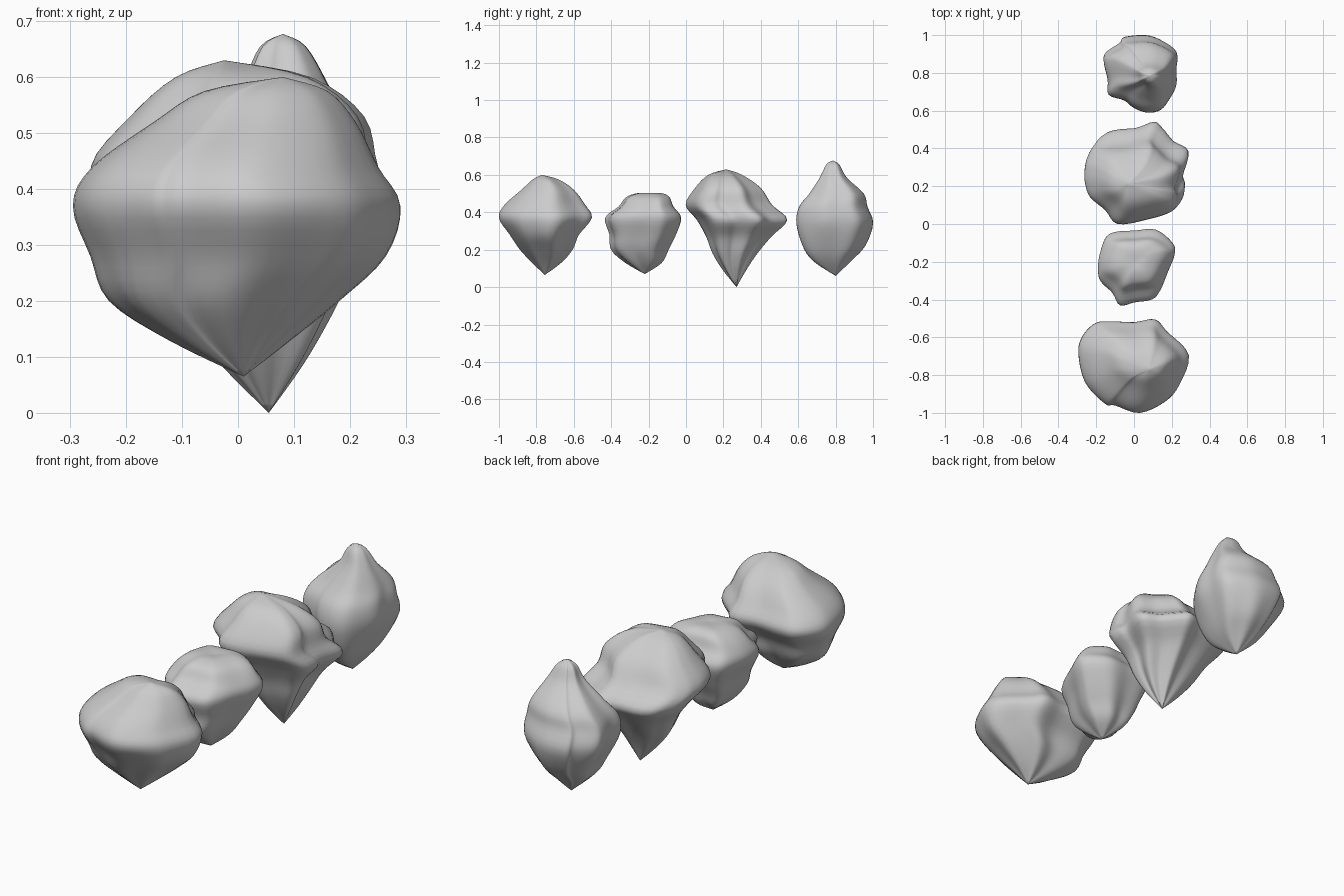
import bpy, bmesh, math

# Each rock: plan outline (x, y) plus rings (z, x min, x max, y min, y max) from tip to apex
FRONT_OUT = [(.29, -.69), (.175, -.565), (.11, -.5), (0, -.515), (-.125, -.51), (-.205, -.52), (-.27, -.585),
             (-.295, -.675), (-.26, -.835), (-.155, -.95), (-.1, -.96), (.03, -1), (.165, -.94), (.24, -.85)]
FRONT_RINGS = [(.065, .01, .01, -.755, -.755), (.13, -.12, .09, -.82, -.67), (.2, -.225, .175, -.885, -.61),
               (.28, -.26, .26, -.94, -.575), (.37, -.295, .29, -1, -.505), (.44, -.26, .25, -.97, -.54),
               (.52, -.15, .21, -.88, -.6), (.575, -.06, .16, -.82, -.68), (.6, .08, .08, -.77, -.77)]

SMALL_OUT = [(.215, -.16), (.205, -.1), (.115, -.03), (0, -.035), (-.09, -.04), (-.145, -.065), (-.175, -.135),
             (-.19, -.215), (-.18, -.295), (-.115, -.36), (-.075, -.425), (0, -.41), (.095, -.395), (.14, -.345),
             (.18, -.25)]
SMALL_RINGS = [(.07, .01, .01, -.22, -.22), (.13, -.07, .08, -.32, -.135), (.2, -.12, .13, -.395, -.1),
               (.28, -.15, .175, -.405, -.06), (.37, -.19, .215, -.43, -.03), (.43, -.17, .195, -.36, -.07),
               (.48, -.12, .15, -.32, -.09), (.502, -.06, .08, -.26, -.13), (.5, .01, .01, -.2, -.2)]

LARGE_OUT = [(.285, .37), (.205, .43), (.14, .5), (.09, .54), (-.02, .505), (-.175, .48), (-.24, .41), (-.26, .34),
             (-.26, .26), (-.23, .17), (-.145, .09), (-.075, .005), (.085, .03), (.235, .085), (.27, .17), (.26, .235)]
LARGE_RINGS = [(0, .055, .055, .27, .27), (.09, -.03, .115, .2, .32), (.18, -.1, .165, .145, .38),
               (.27, -.15, .21, .11, .455), (.36, -.22, .285, .06, .54), (.44, -.26, .25, 0, .46),
               (.53, -.19, .225, .05, .4), (.6, -.11, .13, .12, .3), (.63, -.025, -.025, .215, .215)]

TALL_OUT = [(.22, .82), (.22, .915), (.14, .975), (.06, 1), (-.05, .99), (-.075, .96), (-.145, .91), (-.155, .86),
            (-.135, .765), (-.13, .685), (-.05, .655), (0, .615), (.07, .59), (.14, .605), (.19, .67), (.22, .74)]
TALL_RINGS = [(.06, .05, .05, .8, .8), (.14, -.04, .12, .675, .88), (.22, -.09, .17, .62, .955),
              (.34, -.155, .22, .59, 1), (.43, -.15, .22, .605, .97), (.5, -.1, .2, .66, .95),
              (.585, 0, .16, .715, .86), (.655, .04, .12, .75, .82), (.677, .08, .08, .785, .785)]


def spline(pts, steps, closed):
    """Smooth curve through the given points."""
    n, out = len(pts), []
    get = (lambda k: pts[k % n]) if closed else (lambda k: pts[max(0, min(n - 1, k))])
    for i in range(n if closed else n - 1):
        for s in range(steps):
            t = s / steps
            out.append(tuple(.5 * (2 * b + (c - a) * t + (2 * a - 5 * b + 4 * c - d) * t ** 2
                                   + (3 * b - a - 3 * c + d) * t ** 3)
                             for a, b, c, d in zip(get(i - 1), get(i), get(i + 1), get(i + 2))))
    return out if closed else out + [pts[-1]]


def rock(name, outline, rings, flutes):
    xs, ys = [p[0] for p in outline], [p[1] for p in outline]
    unit = [((x - min(xs)) / (max(xs) - min(xs)), (y - min(ys)) / (max(ys) - min(ys)))
            for x, y in spline(outline, 4, True)]
    levels = spline(rings, 4, False)
    equator = max(rings, key=lambda r: r[2] - r[1])[0]
    bm = bmesh.new()
    loops = []
    for z, x0, x1, y0, y1 in levels[1:-1]:
        # shallow flutes fade out towards the widest level
        depth = .07 * max(0, 1 - z / equator)
        loop = []
        for u, v in unit:
            f = 1 + depth * math.sin(flutes * math.atan2(v - .5, u - .5))
            loop.append(bm.verts.new((x0 + (x1 - x0) * (.5 + (u - .5) * f),
                                      y0 + (y1 - y0) * (.5 + (v - .5) * f), z)))
        loops.append(loop)
    n = len(unit)
    for a, b in zip(loops, loops[1:]):
        for i in range(n):
            j = (i + 1) % n
            bm.faces.new((a[i], a[j], b[j], b[i]))
    # bottom tip and apex
    for lev, loop in ((levels[0], loops[0]), (levels[-1], loops[-1])):
        tip = bm.verts.new((lev[1], lev[3], lev[0]))
        for i in range(n):
            bm.faces.new((loop[i], loop[(i + 1) % n], tip))
    bmesh.ops.recalc_face_normals(bm, faces=bm.faces)
    for f in bm.faces:
        f.smooth = True
    me = bpy.data.meshes.new(name)
    bm.to_mesh(me)
    bm.free()
    bpy.context.collection.objects.link(bpy.data.objects.new(name, me))


rock("front_rock", FRONT_OUT, FRONT_RINGS, 7)
rock("small_rock", SMALL_OUT, SMALL_RINGS, 6)
rock("large_rock", LARGE_OUT, LARGE_RINGS, 7)
rock("tall_rock", TALL_OUT, TALL_RINGS, 6)
